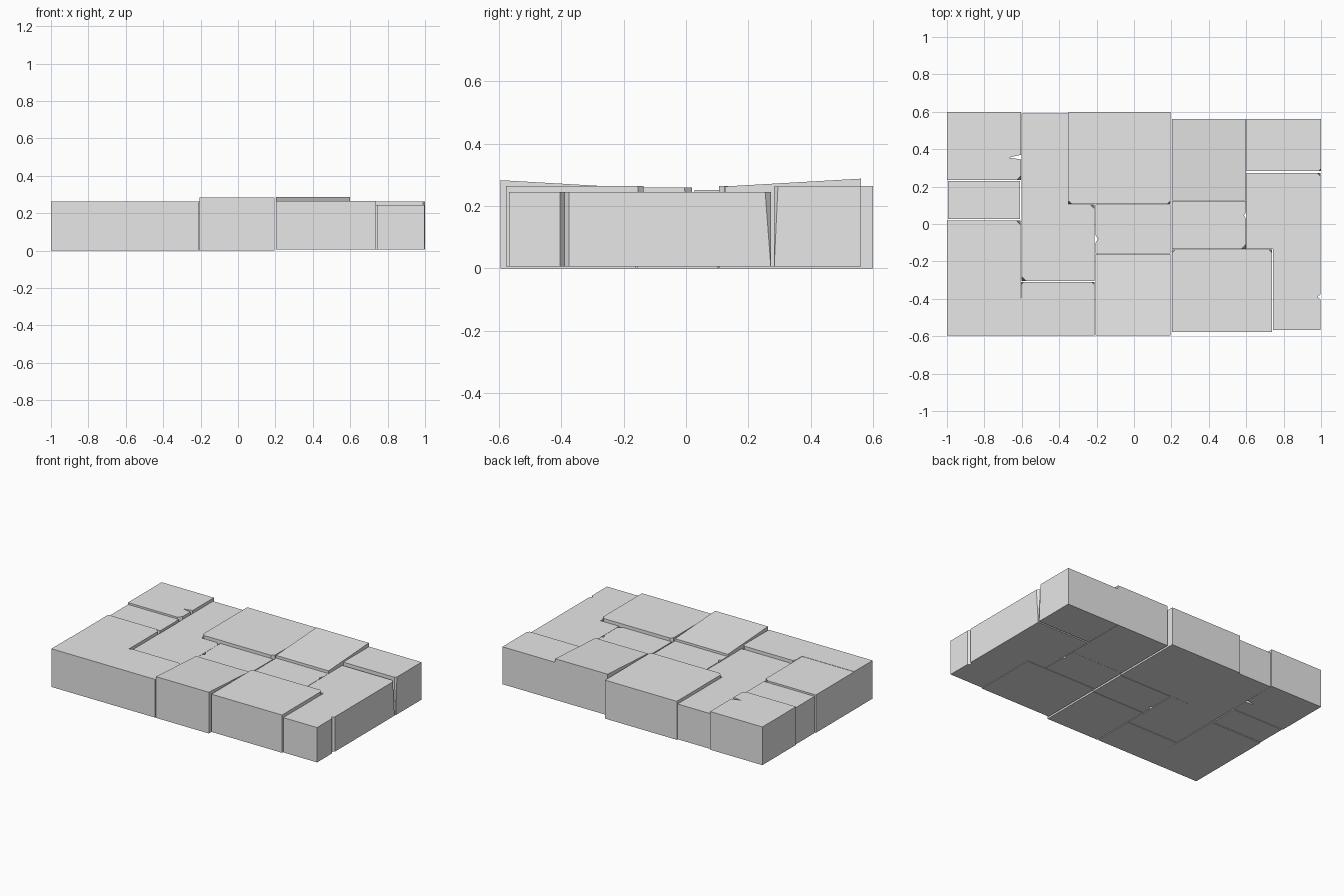
import bpy
import bmesh
from mathutils import Vector

old = bpy.data.objects.get("Cube")
if old:
    bpy.data.objects.remove(old, do_unlink=True)

stone = bpy.data.materials.new("grey_stone")
stone.use_nodes = True
stone.diffuse_color = (0.8, 0.8, 0.8, 1)
stone.node_tree.nodes["Principled BSDF"].inputs["Base Color"].default_value = stone.diffuse_color


def rect(x0, x1, y0, y1):
    return [(x0, y0), (x1, y0), (x1, y1), (x0, y1)]


def block(name, outline, top, back_top=None, base=0.0, chips=(), chip=0.025):
    """Extruded outline (counter-clockwise); top may slope, and listed corners are chipped."""
    pts = [Vector(p) for p in outline]
    ys = [p.y for p in pts]
    back_top = top if back_top is None else back_top

    def height(y):
        return top + (back_top - top) * (y - min(ys)) / (max(ys) - min(ys))

    bm = bmesh.new()
    low = [bm.verts.new((p.x, p.y, base)) for p in pts]
    high = []
    for i, p in enumerate(pts):
        ends = [p]
        if i in chips:
            ends = [p + (q - p).normalized() * chip
                    for q in (pts[i - 1], pts[(i + 1) % len(pts)])]
        high.append([bm.verts.new((q.x, q.y, height(q.y))) for q in ends])
    bm.faces.new(low[::-1])
    bm.faces.new([v for group in high for v in group])
    for i in range(len(pts)):
        j = (i + 1) % len(pts)
        bm.faces.new((low[i], low[j], high[j][0], high[i][-1]))
        if len(high[i]) == 2:
            bm.faces.new((low[i], high[i][1], high[i][0]))
    mesh = bpy.data.meshes.new(name)
    bm.to_mesh(mesh)
    bm.free()
    mesh.materials.append(stone)
    bpy.context.collection.objects.link(bpy.data.objects.new(name, mesh))


# Left column, the rear stone split by a narrow crack
block("rear_left_stone",
      [(-1, 0.235), (-0.603, 0.235), (-0.603, 0.345), (-0.67, 0.355),
       (-0.603, 0.37), (-0.603, 0.6), (-1, 0.6)], 0.262, chips=[1])
block("small_left_stone", rect(-0.995, -0.61, 0.027, 0.23), 0.252)
block("middle_left_stone", rect(-1, -0.606, -0.395, 0.02), 0.26, chips=[2])
block("front_left_stone", rect(-1, -0.605, -0.595, -0.395), 0.262)

# Sunken stones and raised slabs between the columns
block("sunken_corner_stone",
      [(-0.602, -0.305), (-0.21, -0.305), (-0.21, 0.105), (-0.35, 0.105),
       (-0.35, 0.59), (-0.602, 0.59)], 0.242, chips=[0, 2])
block("front_inner_stone", rect(-0.605, -0.212, -0.595, -0.31), 0.262, chips=[2, 3], chip=0.015)
block("rear_middle_slab", rect(-0.35, 0.195, 0.106, 0.6), 0.264, chips=[0, 1], chip=0.018)
block("centre_stone",
      [(-0.206, -0.157), (0.195, -0.157), (0.195, 0.103), (-0.206, 0.103),
       (-0.206, -0.06), (-0.192, -0.08), (-0.206, -0.1)], 0.244)
block("front_middle_slab", rect(-0.206, 0.195, -0.595, -0.16), 0.283, 0.258)

# Right half, lifted slightly
lift = 0.006
block("rear_right_slab", rect(0.202, 0.6, 0.125, 0.562), 0.263, 0.288, lift)
block("right_centre_stone",
      [(0.202, -0.133), (0.6, -0.133), (0.6, 0.025), (0.588, 0.045),
       (0.6, 0.065), (0.6, 0.124), (0.202, 0.124)], 0.245, base=lift, chips=[1])
block("front_right_slab", rect(0.202, 0.738, -0.577, -0.137), 0.265, base=lift, chips=[2, 3], chip=0.018)
block("right_edge_stone",
      [(0.742, -0.568), (0.998, -0.568), (0.998, -0.405), (0.98, -0.39),
       (0.998, -0.375), (0.998, 0.272), (0.602, 0.272), (0.602, -0.133), (0.742, -0.133)],
      0.245, base=lift, chips=[5], chip=0.018)
block("rear_right_stone", rect(0.602, 1, 0.283, 0.562), 0.263, base=lift, chips=[1], chip=0.012)
